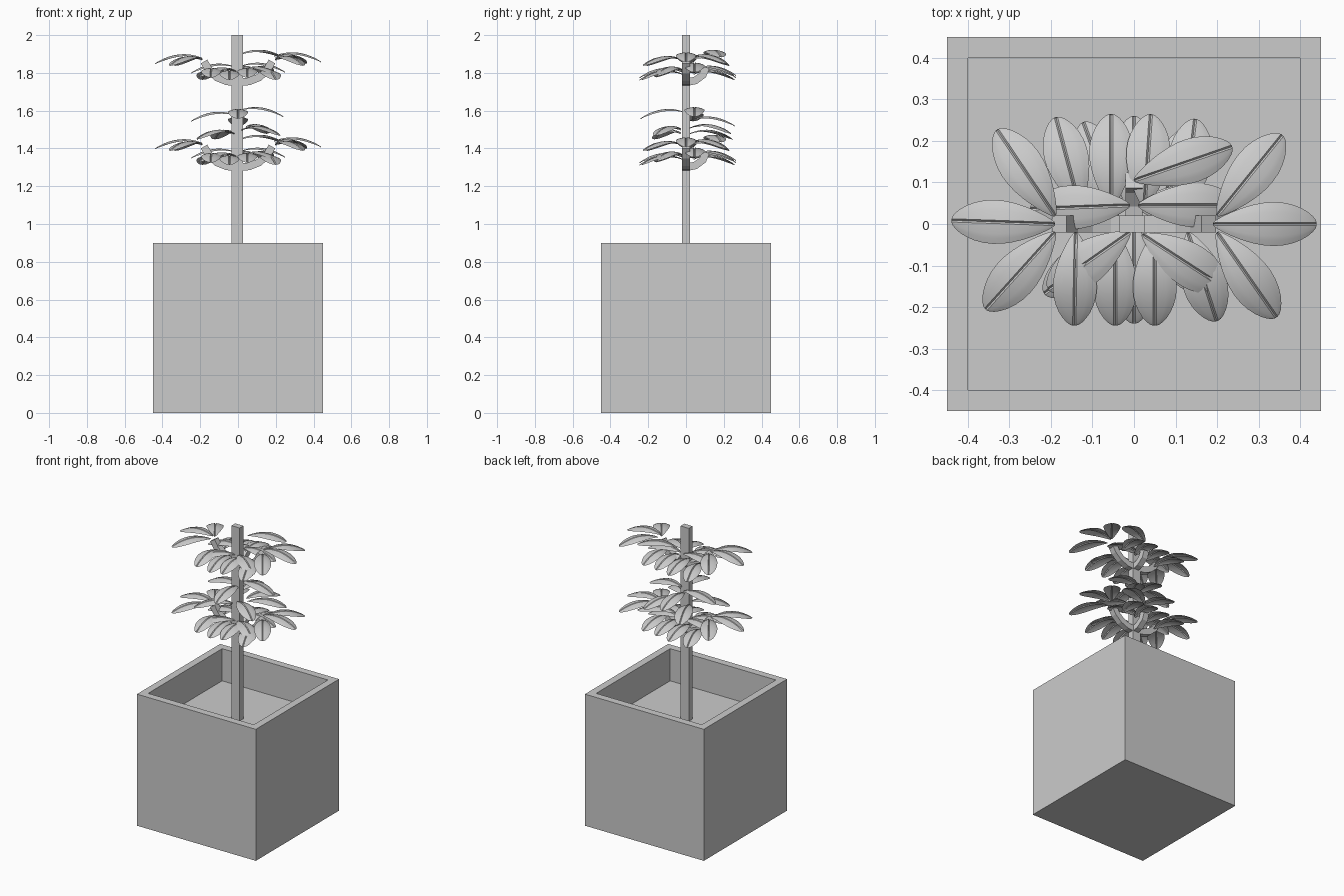
import bpy, bmesh, math
from mathutils import Vector

if "Cube" in bpy.data.objects:
    bpy.data.objects.remove(bpy.data.objects["Cube"])


def finish(name, bm, smooth=False):
    me = bpy.data.meshes.new(name)
    bm.to_mesh(me)
    bm.free()
    ob = bpy.data.objects.new(name, me)
    bpy.context.collection.objects.link(ob)
    if smooth:
        bpy.ops.object.select_all(action='DESELECT')
        ob.select_set(True)
        bpy.context.view_layer.objects.active = ob
        bpy.ops.object.shade_smooth_by_angle(angle=math.radians(30))
    return ob


def box(name, lo, hi):
    bm = bmesh.new()
    bmesh.ops.create_cube(bm, size=1)
    for v in bm.verts:
        v.co = Vector([(a + b) / 2 + c * (b - a) for a, b, c in zip(lo, hi, v.co)])
    return finish(name, bm)


def add_leaf(bm, x, y, z, angle, reach, drop=0.03):
    """Arched oval leaf with a narrow grooved midrib."""
    a = math.radians(angle)
    d, s = Vector((math.cos(a), math.sin(a), 0)), Vector((-math.sin(a), math.cos(a), 0))
    n, rows = 16, []
    for i in range(n + 1):
        t = (1 - math.cos(math.pi * i / n)) / 2
        w = 0.003 + 0.05 * max(0, math.sin(math.pi * t ** 1.3)) ** 0.6
        c = Vector((x, y, z)) + d * reach * t
        c.z += 0.13 * t * (1 - t) - drop * t
        row = []
        rib = min(0.004, w * 0.5) / w
        for f in (-1, -0.75, -0.5 - rib / 2, -rib, 0, rib, 0.5 + rib / 2, 0.75, 1):
            p = c + s * w * f
            p.z -= 0.012 * f * f * w / 0.052 + (0.005 if f == 0 else 0)
            row.append(bm.verts.new(p))
        rows.append(row)
    for r, q in zip(rows, rows[1:]):
        for k in range(len(r) - 1):
            bm.faces.new((r[k], q[k], q[k + 1], r[k + 1]))


def add_branch(bm, z, angle, path):
    """Square bar swept along (radius, height) points."""
    a = math.radians(angle)
    d, s = Vector((math.cos(a), math.sin(a), 0)), Vector((-math.sin(a), math.cos(a), 0))
    rings = []
    for i, (r, h) in enumerate(path):
        p, q = path[max(0, i - 1)], path[min(len(path) - 1, i + 1)]
        t = Vector((q[0] - p[0], q[1] - p[1])).normalized()
        ring = []
        for u, v in ((-1, -1), (1, -1), (1, 1), (-1, 1)):
            ring.append(bm.verts.new(d * (r - t.y * v * 0.02) + s * u * 0.02
                                     + Vector((0, 0, z + h + t.x * v * 0.02))))
        rings.append(ring)
    for r, q in zip(rings, rings[1:]):
        for k in range(4):
            m = (k + 1) % 4
            bm.faces.new((r[k], r[m], q[m], q[k]))
    bm.faces.new(rings[0][::-1])
    bm.faces.new(rings[-1])
    bmesh.ops.recalc_face_normals(bm, faces=bm.faces)


# Open square planter: inset the top of a cube and sink it
bm = bmesh.new()
bmesh.ops.create_cube(bm, size=0.9)
bmesh.ops.translate(bm, verts=bm.verts, vec=(0, 0, 0.45))
top = max(bm.faces, key=lambda f: f.calc_center_median().z)
bmesh.ops.inset_individual(bm, faces=[top], thickness=0.05, use_even_offset=True)
ext = bmesh.ops.extrude_discrete_faces(bm, faces=[top])['faces'][0]
bmesh.ops.translate(bm, verts=ext.verts, vec=(0, 0, -0.22))
finish("planter", bm)

# Trunk
box("trunk", (-0.035, -0.02, 0.67), (0.027, 0.02, 2.0))

# Two matching tiers of branches and leaves
BRANCH = [(0, 0.02), (0.06, 0.025), (0.11, 0.045), (0.15, 0.08), (0.18, 0.13)]
SHORT = [(0, 0.02), (0.05, 0.03), (0.09, 0.06), (0.105, 0.1)]
FANS = [(-0.19, 0, 0.15, 178), (-0.19, 0.02, 0.14, 124), (-0.19, -0.02, 0.14, 228),
        (0.19, 0, 0.16, 0), (0.20, 0.02, 0.15, 51), (0.20, -0.02, 0.14, 305)]
LOW = [(-0.13, 0.04, 105), (-0.14, -0.02, 269), (0.12, 0.03, 83), (0.13, -0.02, 288),
       (-0.055, 0.04, 90), (0.025, 0.04, 86), (-0.045, -0.02, 270), (0.05, -0.02, 270)]
SIDE = [(-0.01, -0.02, 0.08, 215), (0.02, -0.025, 0.085, 327),
        (-0.01, 0.045, 0.1, 182), (0.01, 0.045, 0.105, 0)]

for label, z in (("lower", 1.28), ("upper", 1.73)):
    bm = bmesh.new()
    for ang in (0, 180):
        add_branch(bm, z, ang, BRANCH)
    add_branch(bm, z, 90, SHORT)
    finish(label + "_branches", bm)
    bm = bmesh.new()
    for x, y, h, ang in FANS:
        add_leaf(bm, x, y, z + h, ang, 0.25)
    for i, (x, y, ang) in enumerate(LOW):
        add_leaf(bm, x, y, z + 0.065 + 0.012 * (i % 3), ang, 0.225)
    for x, y, h, ang in SIDE:
        add_leaf(bm, x, y, z + h, ang, 0.24)
    add_leaf(bm, 0.0, 0.105, z + 0.165, 19, 0.25, 0.01)
    finish(label + "_leaves", bm, True)

# Leaves growing straight from the trunk between the tiers
bm = bmesh.new()
for x, y, z, ang in ((0, 0.045, 1.6, 0), (-0.01, 0.045, 1.575, 182), (0, 0, 1.59, 270),
                     (0, 0.02, 1.55, 90), (0.02, -0.03, 1.5, 327), (-0.02, -0.03, 1.48, 215),
                     (0.05, 0.02, 1.51, 65), (-0.04, 0.02, 1.48, 110)):
    add_leaf(bm, x, y, z, ang, 0.24)
finish("middle_leaves", bm, True)
